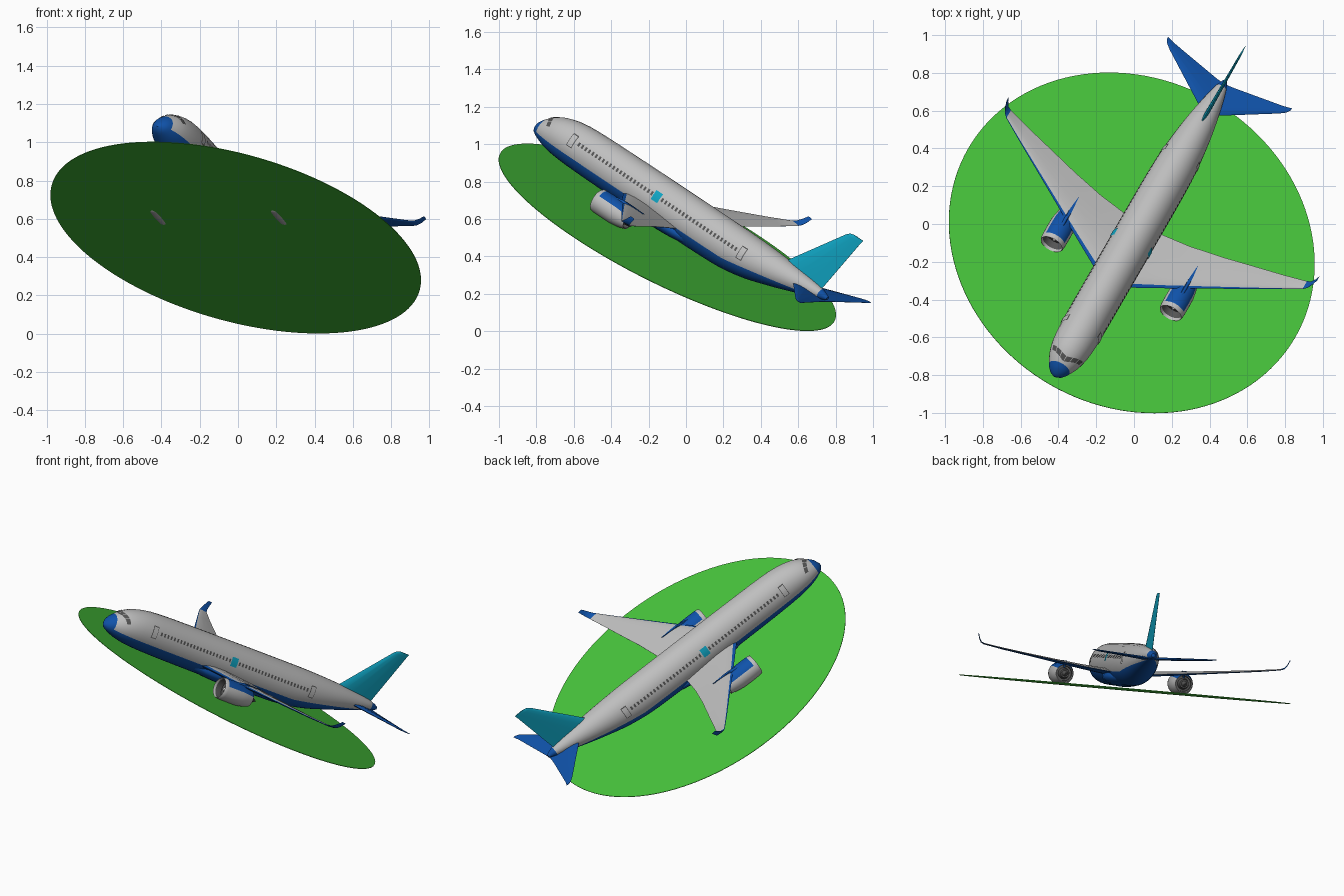
import bpy, bmesh, math
from mathutils import Matrix, Vector

if "Cube" in bpy.data.objects:
    bpy.data.objects.remove(bpy.data.objects["Cube"])

# Local frame: x = right wing, y = aft, z = up; the whole model dives at 30 deg, heading 60 deg
C30, S30 = math.cos(math.radians(30)), 0.5
X = Vector((C30, -S30, 0))
Y = Vector((S30 * C30, C30 * C30, -S30))
Z = X.cross(Y)
WORLD = Matrix((X, Y, Z)).transposed().to_4x4()
WORLD.translation = (-0.012, -0.1, 0.502)


def mat(name, rgb):
    m = bpy.data.materials.new(name)
    m.diffuse_color = (*rgb, 1)
    m.use_nodes = True
    m.node_tree.nodes["Principled BSDF"].inputs["Base Color"].default_value = m.diffuse_color
    return m


GREY, BLUE, CYAN, GREEN, DARK = range(5)
MATS = [mat("light_grey", (0.52, 0.52, 0.52)), mat("blue", (0.005, 0.085, 0.40)),
        mat("cyan", (0.005, 0.37, 0.54)), mat("green", (0.065, 0.56, 0.045)),
        mat("dark_grey", (0.09, 0.09, 0.09))]


def finish(name, bm, mirror=False, recalc=True, smooth=35):
    if recalc:
        bmesh.ops.recalc_face_normals(bm, faces=bm.faces)
    me = bpy.data.meshes.new(name)
    bm.to_mesh(me)
    bm.free()
    for m in MATS:
        me.materials.append(m)
    ob = bpy.data.objects.new(name, me)
    bpy.context.collection.objects.link(ob)
    ob.matrix_world = WORLD
    if mirror:
        ob.modifiers.new("Mirror", 'MIRROR').use_mirror_merge = False
    bpy.ops.object.select_all(action='DESELECT')
    ob.select_set(True)
    bpy.context.view_layer.objects.active = ob
    bpy.ops.object.shade_smooth_by_angle(angle=math.radians(smooth))
    return ob


def skin(bm, rings, rule, caps=None):
    """Join closed rings of points; rule(ring, side) gives the colour."""
    vs = [[bm.verts.new(p) for p in r] for r in rings]
    k = len(vs[0])
    for j in range(len(vs) - 1):
        for i in range(k):
            f = bm.faces.new((vs[j][i], vs[j][(i + 1) % k], vs[j + 1][(i + 1) % k], vs[j + 1][i]))
            f.material_index = rule(j, i)
    if caps is not None:
        for r in (vs[0], vs[-1]):
            bm.faces.new(r).material_index = caps


# Fuselage stations: aft position, top, bottom, half width
ST = [(-1.0, .112, .094, .010), (-.985, .146, .077, .038), (-.95, .184, .061, .064),
      (-.90, .222, .045, .088), (-.83, .250, .033, .105), (-.72, .270, .025, .113),
      (-.40, .277, .020, .115), (.30, .279, .022, .115), (.50, .277, .045, .107),
      (.70, .269, .098, .085), (.85, .257, .145, .058), (.97, .240, .182, .031),
      (1.02, .222, .200, .011)]


def section(a):
    """Smoothly interpolated centre height, half height, half width."""
    a = min(max(a, ST[0][0]), ST[-1][0])
    j = max(i for i in range(len(ST) - 1) if ST[i][0] <= a)
    p, q = ST[j], ST[j + 1]
    t = (a - p[0]) / (q[0] - p[0])
    L = q[0] - p[0]
    out = []
    for c in (1, 2, 3):
        def slope(i):
            lo, hi = max(i - 1, 0), min(i + 1, len(ST) - 1)
            return (ST[hi][c] - ST[lo][c]) / (ST[hi][0] - ST[lo][0])
        out.append((2*t**3 - 3*t*t + 1) * p[c] + (t**3 - 2*t*t + t) * L * slope(j)
                   + (3*t*t - 2*t**3) * q[c] + (t**3 - t*t) * L * slope(j + 1))
    top, bot, w = out
    return (top + bot) / 2, (top - bot) / 2, w


# Fuselage, every ring has a vertex on the paint line
stations = [-1, -.995, -.985, -.97, -.955, -.93, -.90, -.87, -.83, -.78]
stations += [-.72 + .06 * i for i in range(18)] + [.35 + .045 * i for i in range(14)] + [.97, 1.0, 1.02]
NU, NL = 9, 7
rings = []
for a in stations:
    nc, h, w = section(a)
    line = .10 + max(0, a - .4) * .15
    t0 = math.asin(min(max((line - nc) / h, -.9), .9))
    ang = [t0 + (math.pi - 2 * t0) * i / (2 * NU) for i in range(2 * NU)]
    ang += [math.pi - t0 + (math.pi + 2 * t0) * i / (2 * NL) for i in range(2 * NL)]
    rings.append([(w * math.cos(t), a, nc + h * math.sin(t)) for t in ang])
bm = bmesh.new()
skin(bm, rings, lambda j, i: BLUE if i >= 2 * NU or stations[j] < -.96 or stations[j] > .96 else GREY, BLUE)
finish("fuselage", bm)

# Belly fairing
bm = bmesh.new()
bmesh.ops.create_uvsphere(bm, u_segments=24, v_segments=12, radius=1,
                          matrix=Matrix.Translation((0, -.09, .07)) @ Matrix.Diagonal((.122, .33, .056, 1)))
for f in bm.faces:
    f.material_index = BLUE
finish("belly_fairing", bm)


# Windows, doors and exits as thin plates following the hull
def plate(bm, a0, a1, n0, n1, lift, colour):
    k = 4 if n1 - n0 > .03 else 1
    rows = []
    for i in range(k + 1):
        n = n0 + (n1 - n0) * i / k
        row = []
        for a in (a0, a1):
            nc, h, w = section(a)
            row.append(bm.verts.new((w * math.sqrt(max(0, 1 - ((n - nc) / h) ** 2)) + lift, a, n)))
        rows.append(row)
    for r, q in zip(rows, rows[1:]):
        bm.faces.new((r[0], r[1], q[1], q[0])).material_index = colour


bm = bmesh.new()
for i in range(46):
    a = -.665 + i * .0248
    if abs(a + .108) > .03:
        plate(bm, a - .006, a + .006, .178, .199, .002, DARK)
finish("cabin_windows", bm, True, False)
bm = bmesh.new()
for a in (-.712, .492):
    plate(bm, a - .019, a + .019, .148, .222, .002, DARK)
    plate(bm, a - .015, a + .015, .153, .217, .0035, GREY)
finish("cabin_doors", bm, True, False)
bm = bmesh.new()
plate(bm, -.132, -.086, .160, .215, .003, CYAN)
finish("wing_exits", bm, True, False)

# Cockpit windows, six panes wrapped around the nose
bm = bmesh.new()
for p in range(6):
    cols = []
    for i in range(5):
        t = math.radians(22 + p * 22.9 + i * 5.1)
        mid = -.932 + .045 * abs(math.cos(t)) ** 1.5
        col = []
        for a in (mid - .013, mid + .011):
            nc, h, w = section(a)
            col.append(bm.verts.new(((w + .003) * math.cos(t), a, nc + (h + .003) * math.sin(t))))
        cols.append(col)
    for c, d in zip(cols, cols[1:]):
        bm.faces.new((c[0], c[1], d[1], d[0])).material_index = DARK
finish("cockpit_windows", bm, False, False)

# Airfoil surfaces
UP = [(1, .06), (.7, .55), (.4, .95), (.2, .9), (.055, .5), (0, 0)]
LOW = [(.055, -.45), (.2, -.7), (.4, -.7), (.7, -.35), (1, -.06)]


def airfoil(name, secs, rule, upright=False, mirror=True):
    """Sections: side, leading edge, trailing edge, height, half thickness."""
    rings = []
    for s, le, te, n, t in secs:
        rings.append([(s + z * t, le + c * (te - le), n) if upright
                      else (s, le + c * (te - le), n + z * t) for c, z in UP + LOW])
    bm = bmesh.new()
    skin(bm, rings, rule, rule(99, 9))
    return finish(name, bm, mirror)


airfoil("wings", [(.05, -.335, .075, .092, .024), (.10, -.305, .077, .097, .022), (.27, -.206, .092, .114, .016),
                  (.45, -.101, .122, .136, .012), (.60, -.014, .154, .155, .009), (.78, .090, .191, .178, .007),
                  (.905, .163, .219, .197, .005), (.925, .180, .226, .206, .005),
                  (.940, .200, .238, .228, .004), (.950, .222, .250, .256, .003)],
        lambda j, i: GREY if i < 4 and j < 6 else BLUE)
airfoil("tailplanes", [(.0, .79, 1.015, .188, .013), (.05, .82, 1.02, .191, .012),
                       (.335, 1.015, 1.066, .211, .006), (.365, 1.04, 1.074, .214, .004),
                       (.378, 1.062, 1.078, .216, .002)], lambda j, i: BLUE)
airfoil("tail_fin", [(0, .66, .955, .22, .014), (0, .695, .968, .255, .013), (0, .95, 1.05, .568, .007),
                     (0, .968, 1.055, .582, .006), (0, .99, 1.058, .588, .004)],
        lambda j, i: CYAN, True, False)
airfoil("engine_pylons", [(.364, -.24, -.06, .10, .012), (.364, -.22, -.03, .130, .012),
                          (.364, -.15, .0, .142, .010)], lambda j, i: BLUE, True)

# Engines: lathed profile of aft position, radius, colour of the following band
PROF = [(-.268, .001, GREY), (-.250, .014, GREY), (-.236, .020, DARK), (-.234, .056, DARK),
        (-.275, .058, GREY), (-.290, .062, GREY), (-.284, .066, GREY), (-.265, .068, BLUE),
        (-.210, .069, BLUE), (-.150, .068, BLUE), (-.105, .061, BLUE), (-.065, .051, GREY),
        (-.067, .047, DARK), (-.095, .045, DARK), (-.095, .034, DARK), (-.045, .026, DARK),
        (-.045, .018, DARK), (-.010, .001, DARK)]
SEG = 32


def engine_paint(j, i):
    c = PROF[j][2]
    high = math.sin(2 * math.pi * (i + .5) / SEG) > .5
    return (BLUE if high else GREY) if c == BLUE else c


bm = bmesh.new()
skin(bm, [[(.364 + r * math.cos(2 * math.pi * i / SEG), a, .064 + r * math.sin(2 * math.pi * i / SEG))
           for i in range(SEG)] for a, r, c in PROF], engine_paint, DARK)
finish("engines", bm, True)

# Round base disc
bm = bmesh.new()
bmesh.ops.create_cone(bm, cap_ends=True, segments=128, radius1=1, radius2=1, depth=.003)
for f in bm.faces:
    f.material_index = GREEN
finish("base_disc", bm)
